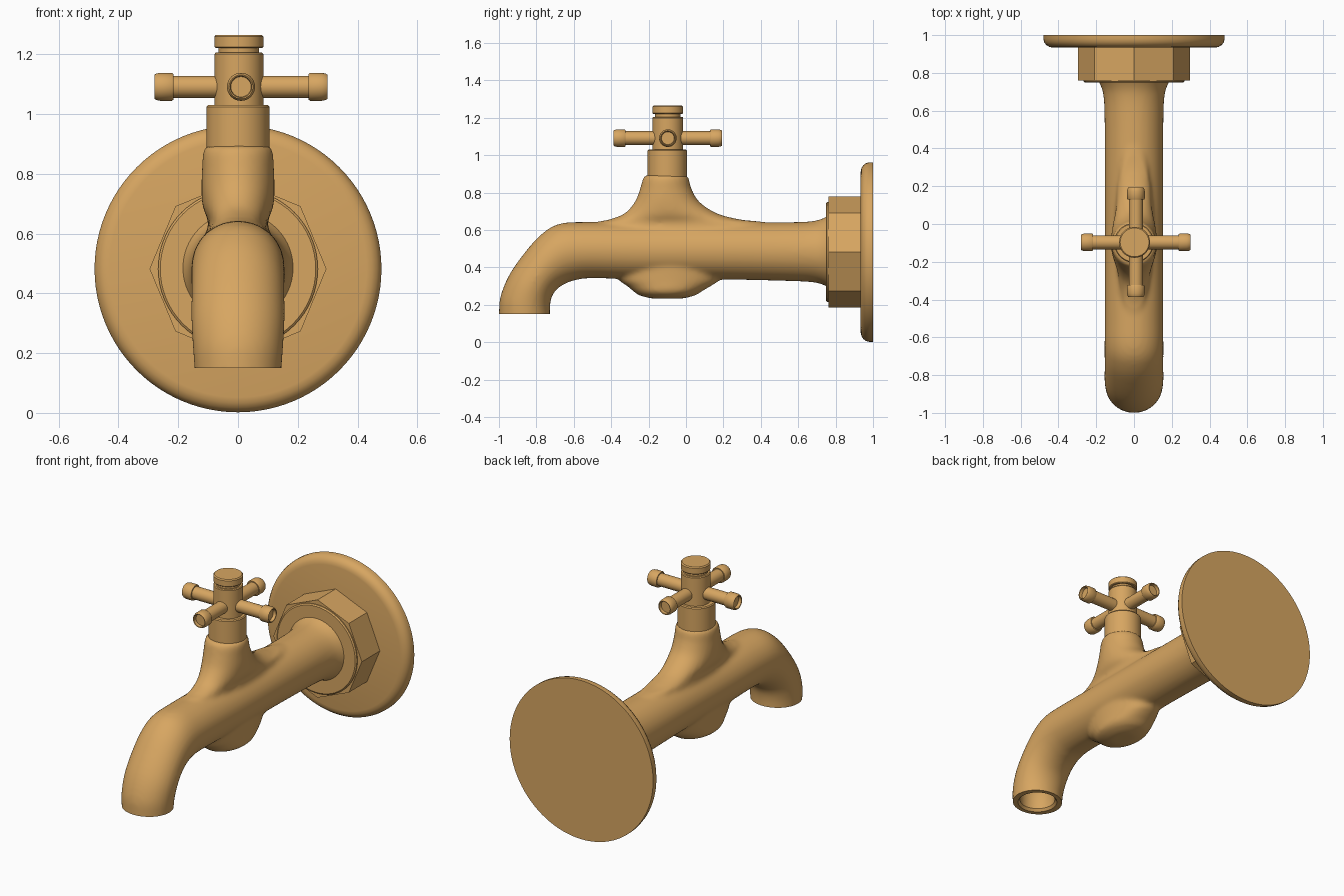
import bpy, bmesh, math
from mathutils import Vector

if "Cube" in bpy.data.objects:
    bpy.data.objects.remove(bpy.data.objects["Cube"])

brass = bpy.data.materials.new("brass")
brass.diffuse_color = (0.68, 0.38, 0.12, 1)
brass.use_nodes = True
brass.node_tree.nodes["Principled BSDF"].inputs["Base Color"].default_value = brass.diffuse_color


def finish(name, bm, loc=(0, 0, 0), rot=(0, 0, 0)):
    bmesh.ops.recalc_face_normals(bm, faces=bm.faces)
    me = bpy.data.meshes.new(name)
    bm.to_mesh(me)
    bm.free()
    me.materials.append(brass)
    ob = bpy.data.objects.new(name, me)
    bpy.context.collection.objects.link(ob)
    ob.location, ob.rotation_euler = loc, rot
    return ob


def smooth(ob, angle=35):
    bpy.ops.object.select_all(action='DESELECT')
    ob.select_set(True)
    bpy.context.view_layer.objects.active = ob
    bpy.ops.object.shade_smooth_by_angle(angle=math.radians(angle))


def skin(bm, rings):
    """Bridge closed rings of points and cap both ends."""
    loops = [[bm.verts.new(p) for p in r] for r in rings]
    n = len(loops[0])
    for a, b in zip(loops, loops[1:]):
        for i in range(n):
            j = (i + 1) % n
            bm.faces.new((a[i], a[j], b[j], b[i]))
    bm.faces.new(loops[0])
    bm.faces.new(loops[-1])


def circle(n):
    return [(math.cos(2 * math.pi * i / n), math.sin(2 * math.pi * i / n)) for i in range(n)]


def lathe(name, profile, loc, rot=(0, 0, 0), n=48):
    bm = bmesh.new()
    skin(bm, [[(r * c, r * s, z) for c, s in circle(n)] for r, z in profile])
    ob = finish(name, bm, loc, rot)
    smooth(ob)
    return ob


def spline(keys, steps=5):
    """Catmull-Rom through rows of numbers."""
    k = [Vector(v) for v in keys]
    k = [k[0]] + k + [k[-1]]
    out = []
    for a, b, c, d in zip(k, k[1:], k[2:], k[3:]):
        for i in range(steps):
            t = i / steps
            out.append(0.5 * (2 * b + (c - a) * t + (2 * a - 5 * b + 4 * c - d) * t * t
                              + (3 * b - a - 3 * c + d) * t ** 3))
    return out + [k[-1]]


def loft(bm, keys, n=40):
    """Oval rings, each given as y,z of two opposite points plus half width in x."""
    rings = []
    for y1, z1, y2, z2, hx in spline(keys):
        rings.append([(hx * c, (y1 + y2) / 2 + s * (y1 - y2) / 2,
                       (z1 + z2) / 2 + s * (z1 - z2) / 2) for c, s in circle(n)])
    skin(bm, rings)


BACK = (math.pi / 2, 0, 0)   # turns a lathe axis to -y
PY, PZ = -0.1, 0.482         # valve axis y, pipe axis z

# tap body: pipe and spout, crossed by the valve neck and lower bulge
bm = bmesh.new()
loft(bm, [(.78, .69, .78, .28, .205), (.74, .666, .74, .304, .18), (.68, .648, .68, .32, .162),
          (.55, .642, .55, .327, .156), (.2, .642, .2, .335, .155), (-.2, .642, -.2, .335, .155),
          (-.5, .643, -.5, .342, .155), (-.67, .635, -.594, .331, .156),
          (-.77, .58, -.655, .308, .156), (-.86, .482, -.698, .275, .156),
          (-.945, .36, -.72, .235, .156), (-.992, .245, -.727, .19, .151),
          (-1.0, .155, -.727, .148, .146), (-1.0, .09, -.727, .09, .142)])
loft(bm, [(-.18, .233, -.02, .233, .06), (-.25, .25, .05, .25, .105), (-.285, .275, .09, .275, .13),
          (-.32, .305, .14, .305, .13), (-.36, .34, .18, .34, .13), (-.4, .5, .25, .5, .13),
          (-.5, .625, .45, .625, .1), (-.41, .656, .29, .656, .105), (-.33, .688, .168, .688, .118),
          (-.274, .75, .072, .75, .123), (-.246, .82, .03, .82, .12), (-.232, .87, .017, .87, .118),
          (-.218, .894, .005, .894, .108)])
body = finish("tap_body", bm)
cutter = lathe("spout_cutter", [(.26, 0), (.26, .15), (.112, .15), (.1, .165), (.1, .25), (.07, .3)],
               (0, -.863, 0))
cutter.hide_render = True
m = body.modifiers.new("blend", 'REMESH')
m.mode, m.voxel_size = 'VOXEL', 0.012
m = body.modifiers.new("soften", 'SMOOTH')
m.factor, m.iterations = 0.5, 10
m = body.modifiers.new("outlet", 'BOOLEAN')
m.operation, m.object, m.solver = 'DIFFERENCE', cutter, 'EXACT'
bpy.context.view_layer.update()
dg = bpy.context.evaluated_depsgraph_get()
mesh = bpy.data.meshes.new_from_object(body.evaluated_get(dg))
body.modifiers.clear()
body.data = mesh
bpy.data.objects.remove(cutter)
smooth(body, 40)

# wall flange, octagonal nut and washer
lathe("wall_flange", [(.48, 0), (.48, .02), (.476, .037), (.465, .052), (.449, .062), (.43, .066)],
      (0, 1, PZ), BACK, 96)
lathe("octagonal_nut", [(.296, 0), (.296, .175)], (0, .936, PZ), BACK, 8)
lathe("nut_washer", [(.267, 0), (.267, .025), (.26, .031)], (0, .78, PZ), BACK, 64)

# bonnet and handle hub with its cap
lathe("bonnet", [(.105, .85), (.105, 1.024), (.1, 1.03)], (0, PY, 0))
lathe("handle_hub", [(.082, 1.02), (.082, 1.2), (.078, 1.205), (.068, 1.205), (.068, 1.221),
                     (.078, 1.221), (.082, 1.225), (.082, 1.259), (.076, 1.265)], (.003, -.097, 0))

# four cross arms with recessed tips
for i in range(4):
    lathe("handle_arm_%d" % (i + 1),
          [(.037, 0), (.037, .226), (.043, .226), (.047, .232), (.047, .27), (.044, .284),
           (.04, .29), (.036, .288), (.034, .27)],
          (.01, -.097, 1.091), (math.pi / 2, 0, i * math.pi / 2), 32)
